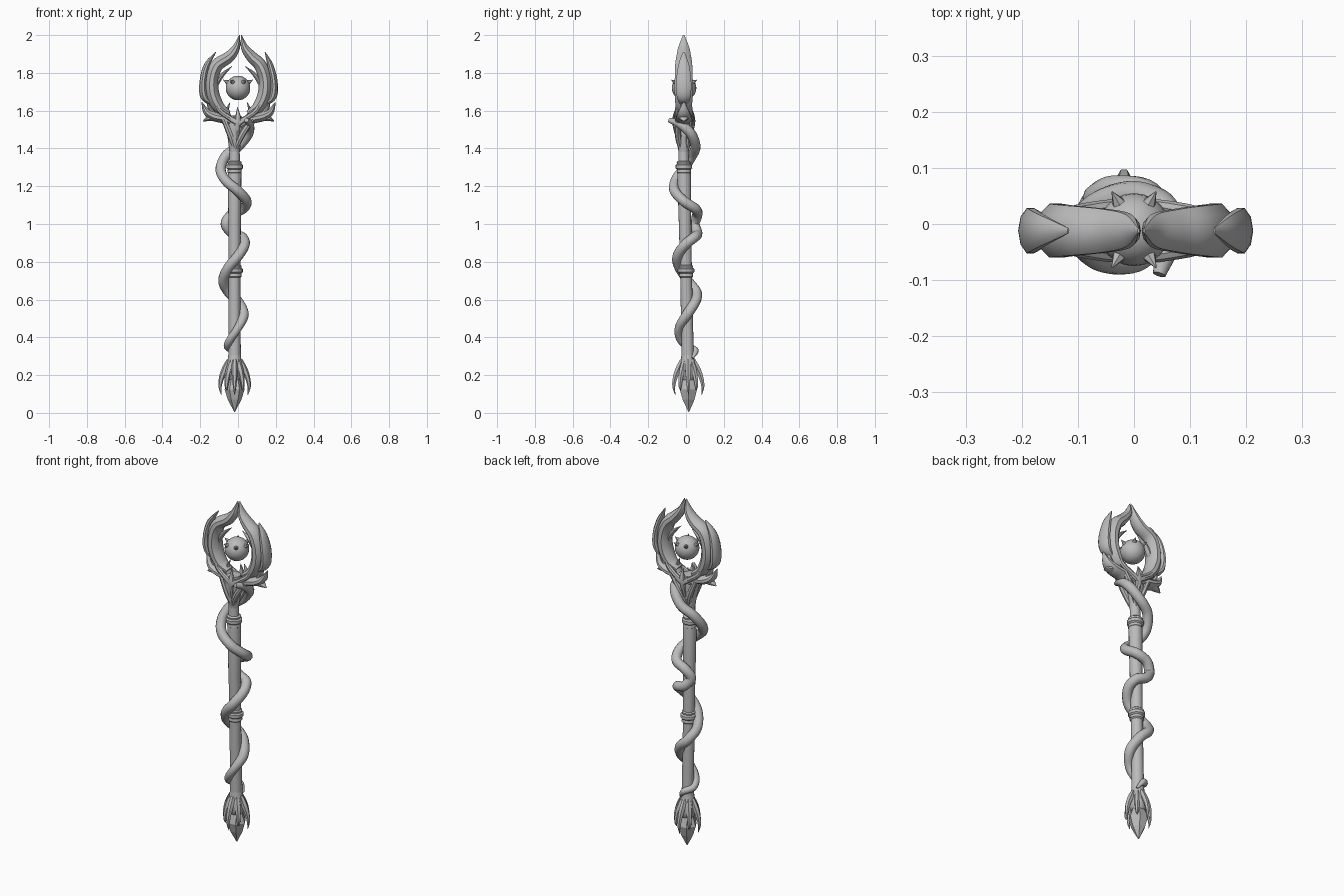
import bpy, bmesh, math
from mathutils import Vector

if "Cube" in bpy.data.objects:
    bpy.data.objects.remove(bpy.data.objects["Cube"], do_unlink=True)

grey = bpy.data.materials.new("stone grey")
grey.use_nodes = True
grey.diffuse_color = (0.5, 0.5, 0.5, 1)
grey.node_tree.nodes["Principled BSDF"].inputs["Base Color"].default_value = (0.5, 0.5, 0.5, 1)


def finish(name, bm, angle=40):
    bmesh.ops.recalc_face_normals(bm, faces=bm.faces)
    mesh = bpy.data.meshes.new(name)
    bm.to_mesh(mesh)
    bm.free()
    mesh.materials.append(grey)
    obj = bpy.data.objects.new(name, mesh)
    bpy.context.collection.objects.link(obj)
    bpy.ops.object.select_all(action="DESELECT")
    obj.select_set(True)
    bpy.context.view_layer.objects.active = obj
    if angle:
        bpy.ops.object.shade_smooth_by_angle(angle=math.radians(angle))
    return obj


def skin(bm, rings):
    """Join rings of points with quads and cap both ends."""
    rows = [[bm.verts.new(p) for p in ring] for ring in rings]
    n = len(rows[0])
    for a, b in zip(rows, rows[1:]):
        for i in range(n):
            j = (i + 1) % n
            bm.faces.new((a[i], a[j], b[j], b[i]))
    bm.faces.new(rows[0])
    bm.faces.new(rows[-1])


def spline(points, steps):
    """Smooth curve through points of any dimension."""
    pts = [Vector(p) for p in points]
    pts = [pts[0] * 2 - pts[1]] + pts + [pts[-1] * 2 - pts[-2]]
    out = []
    for a, b, c, d in zip(pts, pts[1:], pts[2:], pts[3:]):
        for k in range(steps):
            t = k / steps
            out.append((b * 2 + (c - a) * t + (a * 2 - b * 5 + c * 4 - d) * t ** 2
                        + (b * 3 - a - c * 3 + d) * t ** 3) / 2)
    return out + [pts[-2]]


def sweep(name, path, sizes, sides=10, steps=5, angle=40):
    """Tube along path; sizes are (width, depth) half-thicknesses."""
    centres = spline(path, steps)
    sizes = spline(sizes, steps)
    across = Vector((0, 1, 0))
    rings = []
    for i, c in enumerate(centres):
        t = (centres[min(i + 1, len(centres) - 1)] - centres[max(i - 1, 0)]).normalized()
        across = (across - t * across.dot(t)).normalized()
        side = across.cross(t)
        w, d = max(sizes[i][0], 0.001), max(sizes[i][1], 0.001)
        rings.append([c + side * w * math.cos(a) + across * d * math.sin(a)
                      for a in (math.tau * k / sides for k in range(sides))])
    bm = bmesh.new()
    skin(bm, rings)
    return finish(name, bm, angle)


def axis(z):
    return Vector((-0.018, 0.015 - 0.02 * z, z))


def lathe(name, profile, sides=16, angle=40):
    """Turned part around the slightly leaning shaft axis."""
    bm = bmesh.new()
    skin(bm, [[axis(z) + Vector((r * math.cos(a), r * math.sin(a), 0))
               for a in (math.tau * k / sides for k in range(sides))] for r, z in profile])
    return finish(name, bm, angle)


# Shaft, rings and neck
lathe("shaft", [(0.035, 0.2), (0.032, 0.4), (0.031, 0.75), (0.033, 1.0),
                (0.036, 1.27), (0.028, 1.33), (0.026, 1.45), (0.03, 1.54)])
for name, z in (("lower_ring", 0.75), ("upper_ring", 1.3)):
    lathe(name, [(0.03, z - 0.035), (0.038, z - 0.028), (0.036, z - 0.012), (0.044, z - 0.005),
                 (0.044, z + 0.012), (0.036, z + 0.018), (0.038, z + 0.028), (0.03, z + 0.034)])
lathe("neck", [(0.027, 1.38), (0.036, 1.45), (0.048, 1.51), (0.04, 1.57), (0.01, 1.575)])

# Vine: winds down, turns back behind the shaft, and winds on the other way
vine = [(0.045, -0.09, 1.55), (0.06, -0.035, 1.53), (0.055, 0.025, 1.48), (0.0, 0.05, 1.41),
        (-0.065, 0.03, 1.36), (-0.092, -0.015, 1.29), (-0.065, -0.055, 1.23), (0.0, -0.06, 1.175),
        (0.045, -0.01, 1.12), (0.025, 0.05, 1.08), (-0.035, 0.06, 1.05), (-0.065, 0.045, 1.0),
        (-0.03, 0.06, 0.95), (0.022, 0.045, 0.93), (0.035, -0.005, 0.89), (0.0, -0.045, 0.83),
        (-0.05, -0.035, 0.77), (-0.078, 0.01, 0.70), (-0.05, 0.055, 0.64), (0.0, 0.05, 0.59),
        (0.03, 0.005, 0.52), (0.0, -0.038, 0.45), (-0.04, -0.03, 0.39), (-0.055, 0.01, 0.35),
        (-0.02, 0.05, 0.33), (0.01, 0.035, 0.29)]
thick = [(0.027, 0.027)] * len(vine)
thick[0] = (0.012, 0.012)
thick[1] = (0.022, 0.022)
thick[-5:] = [(r, r) for r in (0.022, 0.021, 0.02, 0.017, 0.006)]
sweep("vine", vine, thick, sides=12, steps=6)

# Foot: flared socket, crystal and claws
lathe("foot_socket", [(0.032, 0.32), (0.036, 0.28), (0.046, 0.24), (0.05, 0.2), (0.03, 0.17)])
lathe("foot_crystal", [(0.012, 0.22), (0.038, 0.17), (0.053, 0.125), (0.036, 0.07), (0.002, 0.005)],
      sides=6, angle=0)
for k in range(8):
    a = math.tau * k / 8
    big = k % 2 == 0
    reach = 1 if big else 0.8
    out = Vector((math.cos(a), math.sin(a), 0))
    path = [axis(z) + out * r * reach for r, z in
            ((0.03, 0.28), (0.05, 0.235), (0.068, 0.19), (0.077, 0.14), (0.07, 0.095 if big else 0.12))]
    sweep("claw_%d" % (k + 1), path,
          [(0.012, 0.012), (0.017, 0.017), (0.014, 0.014), (0.009, 0.009), (0.001, 0.001)], sides=6, steps=3)

# Orb with small thorns
ORB = Vector((0, -0.01, 1.72))
bm = bmesh.new()
bmesh.ops.create_uvsphere(bm, u_segments=24, v_segments=14, radius=0.065)
bmesh.ops.translate(bm, verts=bm.verts, vec=ORB)
finish("orb", bm)
for k in range(6):
    a = math.tau * k / 6
    d = Vector((math.cos(a), math.sin(a), 0.55)).normalized()
    bm = bmesh.new()
    bmesh.ops.create_cone(bm, cap_ends=True, segments=6, radius1=0.016, radius2=0.001, depth=0.035)
    bmesh.ops.rotate(bm, verts=bm.verts, matrix=d.to_track_quat("Z", "Y").to_matrix())
    bmesh.ops.translate(bm, verts=bm.verts, vec=ORB + d * 0.072)
    finish("orb_thorn_%d" % (k + 1), bm)

# Crown parts, listed for one side as (x, z, width, depth)
Y = -0.012
crown = {
    "horn": [(0.05, 1.585, 0.015, 0.03), (0.105, 1.62, 0.032, 0.044), (0.138, 1.69, 0.036, 0.05),
             (0.14, 1.77, 0.035, 0.05), (0.115, 1.84, 0.034, 0.047), (0.06, 1.885, 0.03, 0.04),
             (0.022, 1.935, 0.02, 0.03), (0.005, 2.0, 0.002, 0.004)],
    "outer_blade": [(0.14, 1.63, 0.006, 0.02), (0.18, 1.675, 0.022, 0.038), (0.187, 1.75, 0.02, 0.042),
                    (0.168, 1.84, 0.016, 0.03), (0.13, 1.91, 0.002, 0.005)],
    "inner_thorn": [(0.12, 1.73, 0.01, 0.015), (0.09, 1.785, 0.012, 0.016), (0.035, 1.835, 0.001, 0.003)],
    "wing": [(0.0, 1.52, 0.03, 0.04), (0.07, 1.555, 0.026, 0.045), (0.13, 1.57, 0.025, 0.042),
             (0.17, 1.595, 0.018, 0.03), (0.195, 1.645, 0.002, 0.005)],
    "wing_barb": [(0.11, 1.57, 0.018, 0.03), (0.155, 1.56, 0.016, 0.025), (0.188, 1.545, 0.002, 0.004)],
    "wing_thorn": [(0.13, 1.58, 0.012, 0.02), (0.155, 1.62, 0.01, 0.018), (0.168, 1.67, 0.001, 0.003)],
    "cup_thorn": [(0.05, 1.56, 0.016, 0.03), (0.06, 1.6, 0.01, 0.018), (0.045, 1.645, 0.001, 0.003)],
}
for side, s in (("left", 1), ("right", -1)):
    for part, rows in crown.items():
        sweep("%s_%s" % (part, side), [(s * x + 0.003 + 0.01 * (z > 1.86), Y, z) for x, z, w, d in rows],
              [(w, d) for x, z, w, d in rows], sides=10)
    # Struts and ribs, front and back of the cup
    for face, f in (("front", -1), ("back", 1)):
        sweep("strut_%s_%s" % (face, side),
              [(-0.015, Y + f * 0.015, 1.39), (s * 0.03 - 0.01, Y + f * 0.03, 1.47), (s * 0.075, Y + f * 0.032, 1.555)],
              [(0.012, 0.012), (0.017, 0.017), (0.014, 0.014)], sides=8)
        sweep("rib_%s_%s" % (face, side),
              [(0, Y + f * 0.045, 1.535), (s * 0.05, Y + f * 0.042, 1.565), (s * 0.1, Y + f * 0.034, 1.605), (s * 0.13, Y + f * 0.035, 1.68)],
              [(0.018, 0.014), (0.014, 0.013), (0.013, 0.013), (0.003, 0.003)], sides=8)

# Pointed crests on the front and back of the cup
for face, f in (("front", -1), ("back", 1)):
    sweep("crest_%s" % face, [(-0.008, Y + f * 0.02, 1.42), (-0.004, Y + f * 0.042, 1.51),
                              (0, Y + f * 0.048, 1.56), (-0.003, Y + f * 0.04, 1.62)],
          [(0.01, 0.01), (0.016, 0.014), (0.016, 0.012), (0.001, 0.001)], sides=8)
